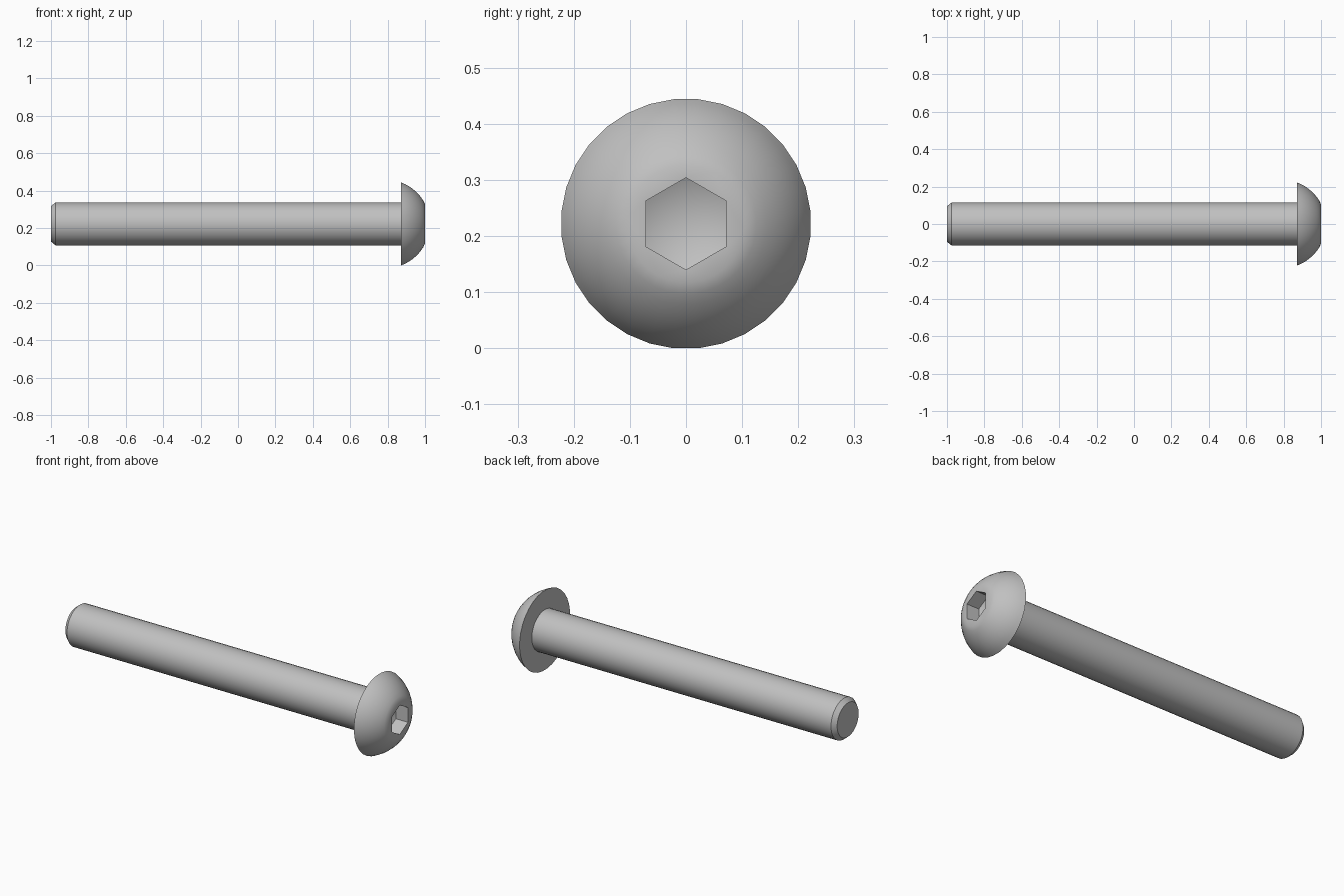
import bpy, bmesh
from math import sin, cos, pi, atan2, hypot, radians

cube = bpy.data.objects.get("Cube")
if cube:
    bpy.data.objects.remove(cube)

AXIS_Z = 0.222
SIDES = 32
SHAFT_R = 0.115
HEAD_X = 0.872

steel = bpy.data.materials.new("steel_grey")
steel.use_nodes = True
steel.diffuse_color = (0.53, 0.53, 0.53, 1)
steel.node_tree.nodes["Principled BSDF"].inputs["Base Color"].default_value = steel.diffuse_color


def ring(bm, x, r, n=SIDES, phase=0.5):
    """Circle of vertices around the x axis; phase is in steps from straight up."""
    angles = [2 * pi * (i + phase) / n for i in range(n)]
    return [bm.verts.new((x, r * sin(a), AXIS_Z + r * cos(a))) for a in angles]


def skin(bm, a, b):
    n = len(a)
    for i in range(n):
        j = (i + 1) % n
        bm.faces.new((a[i], a[j], b[j], b[i]))


def lathe(bm, profile):
    rings = [ring(bm, x, r) for x, r in profile]
    for a, b in zip(rings, rings[1:]):
        skin(bm, a, b)
    return rings


def loop_edges(bm, verts):
    pairs = zip(verts, verts[1:] + verts[:1])
    return [bm.edges.get(p) or bm.edges.new(p) for p in pairs]


def finish(bm, name):
    bmesh.ops.recalc_face_normals(bm, faces=bm.faces)
    mesh = bpy.data.meshes.new(name)
    bm.to_mesh(mesh)
    bm.free()
    mesh.materials.append(steel)
    obj = bpy.data.objects.new(name, mesh)
    bpy.context.collection.objects.link(obj)
    bpy.ops.object.select_all(action='DESELECT')
    obj.select_set(True)
    bpy.context.view_layer.objects.active = obj
    bpy.ops.object.shade_smooth_by_angle(angle=radians(30))


# Shaft with a chamfered tip, run slightly into the head
bm = bmesh.new()
rings = lathe(bm, [(-1, 0.095), (-0.976, SHAFT_R), (HEAD_X + 0.005, SHAFT_R)])
bm.faces.new(rings[0])
bm.faces.new(rings[-1])
finish(bm, "shaft")

# Domed head: flat underside, then a spherical arc from the rim to the flat face
bm = bmesh.new()
rim_r, face_r, centre = 0.223, 0.105, 0.788
radius = hypot(HEAD_X - centre, rim_r)
start = atan2(rim_r, HEAD_X - centre)
end = atan2(face_r, 1 - centre)
steps = 8
arc = [start + (end - start) * i / steps for i in range(steps + 1)]
dome = [(centre + radius * cos(a), radius * sin(a)) for a in arc]
dome[-1] = (1, face_r)
rings = lathe(bm, [(HEAD_X, SHAFT_R - 0.005)] + dome)

# Hexagonal socket with a conical floor
mouth = ring(bm, 1, 0.082, 6, 0)
floor = ring(bm, 0.925, 0.082, 6, 0)
bmesh.ops.triangle_fill(bm, use_beauty=True, normal=(1, 0, 0),
                        edges=loop_edges(bm, rings[-1]) + loop_edges(bm, mouth))
skin(bm, mouth, floor)
tip = bm.verts.new((0.885, 0, AXIS_Z))
for e in loop_edges(bm, floor):
    bm.faces.new((*e.verts, tip))
finish(bm, "head")
